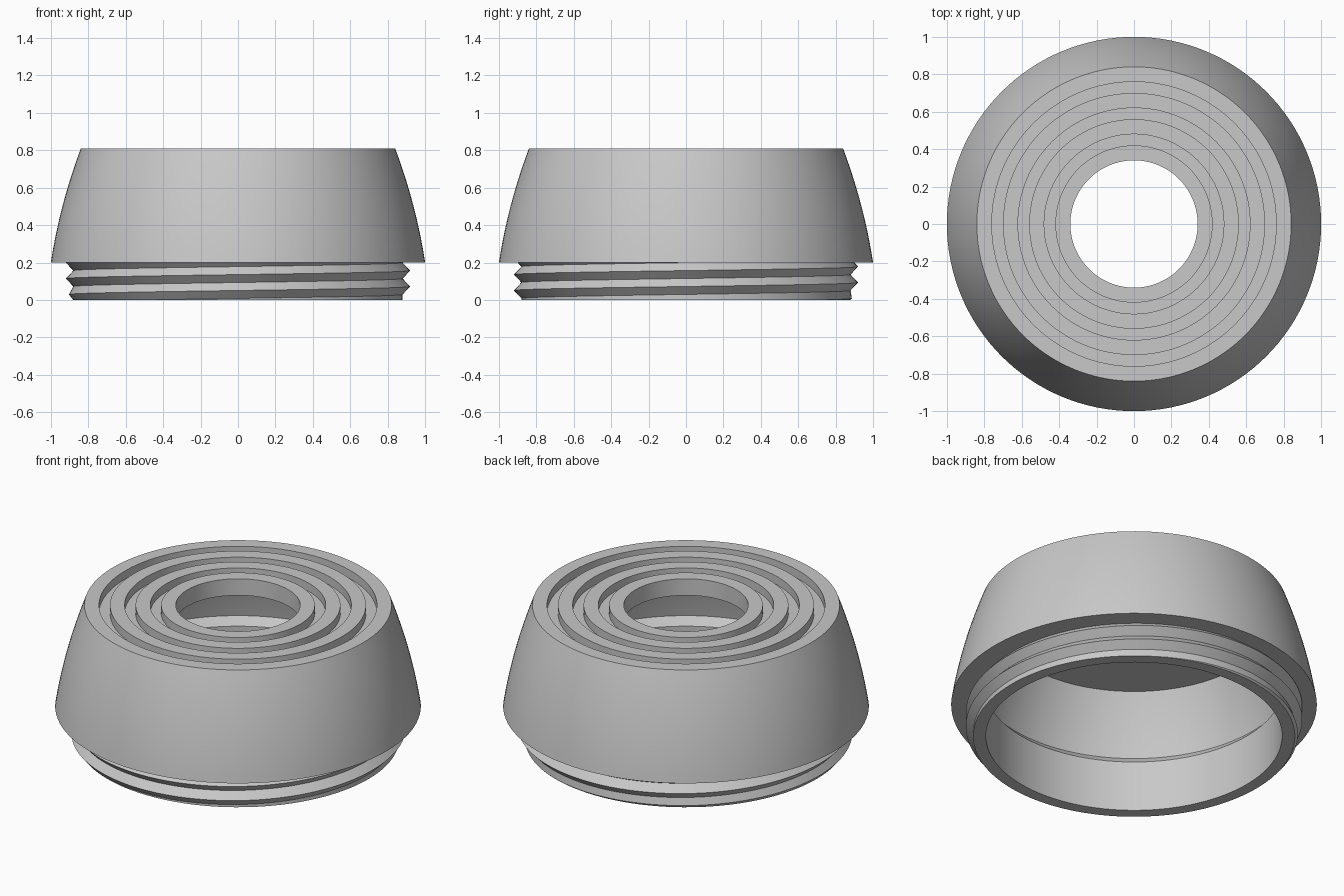
import bpy
import bmesh
from math import cos, sin, pi

cube = bpy.data.objects.get("Cube")
if cube:
    bpy.data.objects.remove(cube)

SEGMENTS = 128
GREY = (0.58, 0.58, 0.58, 1)

grey = bpy.data.materials.new("plain grey")
grey.use_nodes = True
grey.diffuse_color = GREY
grey.node_tree.nodes["Principled BSDF"].inputs["Base Color"].default_value = GREY


def revolve(name, section):
    """Sweep section(turn) -> [(radius, z), ...] once around the z axis."""
    bm = bmesh.new()
    columns = []
    for i in range(SEGMENTS + 1):
        turn = i / SEGMENTS
        a = 2 * pi * turn
        columns.append([bm.verts.new((r * cos(a), r * sin(a), z))
                        for r, z in section(turn)])
    for left, right in zip(columns, columns[1:]):
        for j in range(len(left) - 1):
            bm.faces.new((left[j], left[j + 1], right[j + 1], right[j]))
    bmesh.ops.remove_doubles(bm, verts=bm.verts, dist=0.0002)
    mesh = bpy.data.meshes.new(name)
    bm.to_mesh(mesh)
    bm.free()
    mesh.materials.append(grey)
    obj = bpy.data.objects.new(name, mesh)
    bpy.context.collection.objects.link(obj)
    bpy.context.view_layer.objects.active = obj
    obj.select_set(True)
    bpy.ops.object.shade_smooth_by_angle(angle=pi / 6)
    obj.select_set(False)
    return obj


# Housing: hollow shell with a bulging taper and a ringed top plate
TOP, FLANGE, ROOT = 0.81, 0.2, 0.88
CEILING, GROOVE = 0.71, 0.05


def bulge(r0, z0, r1, z1, sag, steps=10):
    pts = []
    for i in range(steps + 1):
        t = i / steps
        pts.append((r0 + (r1 - r0) * t + 4 * sag * t * (1 - t), z0 + (z1 - z0) * t))
    return pts


profile = [(ROOT, 0), (0.81, 0), (0.81, 0.305)]
profile += bulge(0.85, 0.35, 0.74, CEILING, 0.008)
profile += [(0.34, CEILING), (0.34, TOP)]
for r in (0.42, 0.56, 0.70):
    profile += [(r, TOP), (r, TOP - GROOVE),
                (r + 0.06, TOP - GROOVE), (r + 0.06, TOP)]
profile += bulge(0.84, TOP, 1.0, FLANGE, 0.017, 14)
profile += [(ROOT, FLANGE)]
revolve("housing", lambda turn: profile)

# Screw thread: V-shaped helix that fades out at the bottom edge
PITCH, DEPTH, CREST = 0.085, 0.04, 0.157


def thread_section(turn):
    start = CREST + PITCH * (turn + 1)
    points = []
    for j in range(9):
        z = min(FLANGE, max(0, start - j * PITCH / 2))
        phase = ((start - z) / PITCH) % 1
        height = abs(1 - 2 * phase) * min(1, z / 0.05)
        points.append((ROOT + DEPTH * height, z))
    return points


revolve("screw_thread", thread_section)
